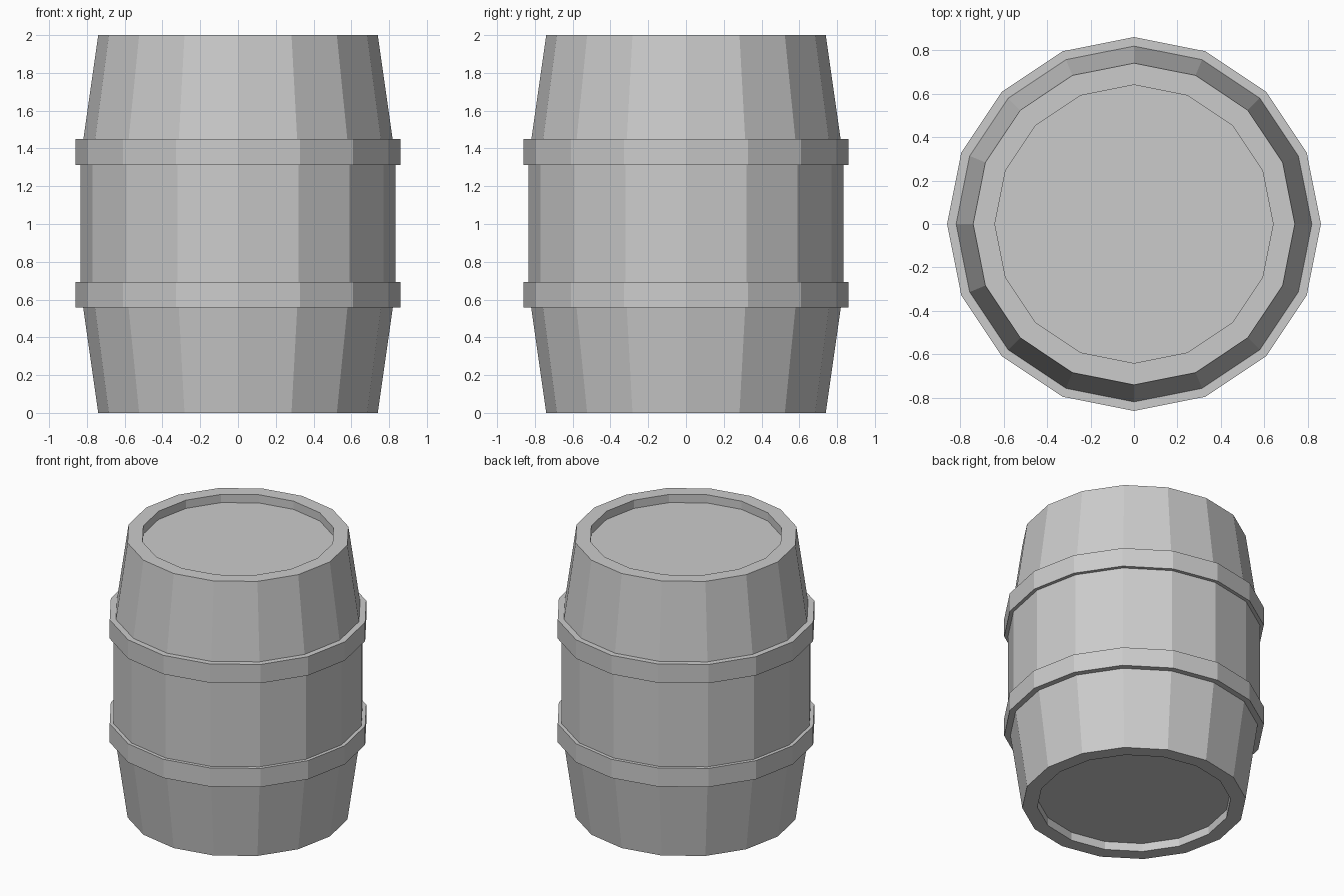
import bpy
from math import sin, cos, tau

if "Cube" in bpy.data.objects:
    bpy.data.objects.remove(bpy.data.objects["Cube"])

SIDES = 16


def lathe(name, profile, closed=False):
    """Spin an (r, z) profile around z; open profiles get capped at both ends."""
    n = len(profile)
    verts = [(r * cos(tau * s / SIDES), r * sin(tau * s / SIDES), z)
             for r, z in profile for s in range(SIDES)]
    faces = []
    for i in range(n if closed else n - 1):
        a, b = i * SIDES, (i + 1) % n * SIDES
        for s in range(SIDES):
            t = (s + 1) % SIDES
            faces.append((a + s, a + t, b + t, b + s))
    if not closed:
        faces.append(tuple(reversed(range(SIDES))))
        faces.append(tuple(range((n - 1) * SIDES, n * SIDES)))
    mesh = bpy.data.meshes.new(name)
    mesh.from_pydata(verts, [], faces)
    obj = bpy.data.objects.new(name, mesh)
    bpy.context.collection.objects.link(obj)
    return obj


# Barrel body with recessed bottom and top heads
half = [(0.64, 0.06), (0.64, 0.0), (0.74, 0.0), (0.835, 0.667)]
lathe("barrel_body", half + [(r, 2 - z) for r, z in reversed(half)])

# Two hoops around the bulge
for name, z0, z1 in (("lower_hoop", 0.557, 0.693), ("upper_hoop", 1.313, 1.45)):
    lathe(name, [(0.81, z0), (0.86, z0), (0.86, z1), (0.81, z1)], closed=True)
